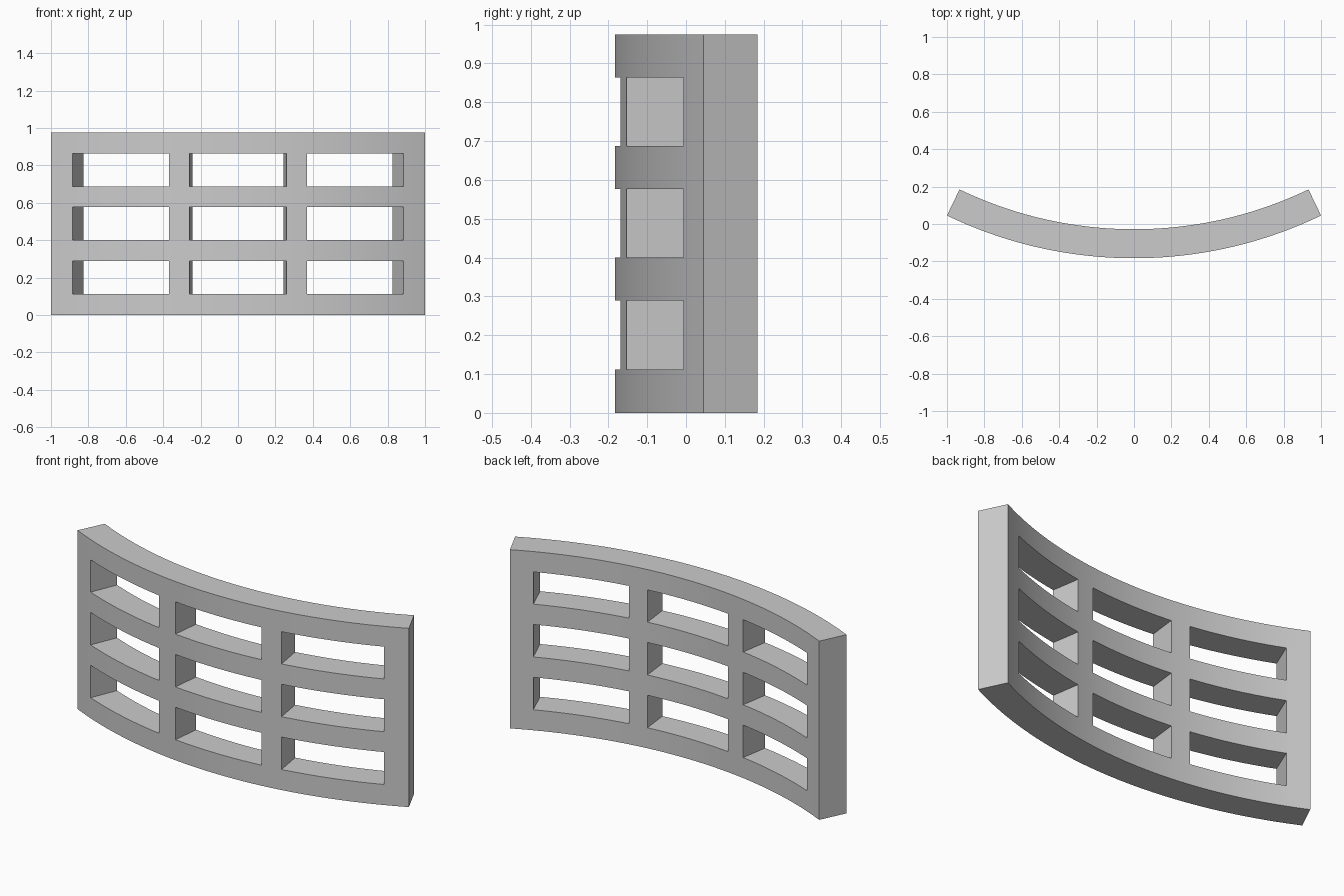
import bpy, bmesh, math

if "Cube" in bpy.data.objects:
    bpy.data.objects.remove(bpy.data.objects["Cube"])

R_OUT, R_IN = 2.307, 2.152      # front and back radii of the curved panel
CY = R_OUT - 0.183              # y of the arc centre

# Breaks between solid bars (even spans) and openings (odd spans)
ANGLES = [-25.69, -22.56, -9.23, -6.47, 6.47, 9.23, 22.56, 25.69]
HEIGHTS = [0, 0.112, 0.289, 0.400, 0.577, 0.688, 0.864, 0.975]

# Subdivide the spans along the arc; remember which columns are openings
cols, open_col = [ANGLES[0]], []
for i, (a, b) in enumerate(zip(ANGLES, ANGLES[1:])):
    n = 10 if i % 2 else 2
    for k in range(1, n + 1):
        cols.append(a + (b - a) * k / n)
        open_col.append(i % 2 == 1)


def point(r, deg, z):
    t = math.radians(deg)
    return (r * math.sin(t), CY - r * math.cos(t), z)


# Front sheet with the window cells left out
bm = bmesh.new()
grid = [[bm.verts.new(point(R_OUT, a, z)) for z in HEIGHTS] for a in cols]
for i, is_open in enumerate(open_col):
    for j in range(len(HEIGHTS) - 1):
        if not (is_open and j % 2):
            bm.faces.new((grid[i][j], grid[i + 1][j],
                          grid[i + 1][j + 1], grid[i][j + 1]))
bmesh.ops.delete(bm, geom=[v for v in bm.verts if not v.link_faces], context='VERTS')

# Thicken radially towards the arc centre
ext = bmesh.ops.extrude_face_region(bm, geom=bm.faces[:], use_keep_orig=True)
for v in ext["geom"]:
    if isinstance(v, bmesh.types.BMVert):
        v.co.x *= R_IN / R_OUT
        v.co.y = CY + (v.co.y - CY) * R_IN / R_OUT
bmesh.ops.recalc_face_normals(bm, faces=bm.faces[:])

mesh = bpy.data.meshes.new("curved_lattice_panel")
bm.to_mesh(mesh)
bm.free()
panel = bpy.data.objects.new("curved_lattice_panel", mesh)
bpy.context.collection.objects.link(panel)

# Plain light grey
grey = bpy.data.materials.new("light_grey")
grey.diffuse_color = (0.6, 0.6, 0.6, 1)
grey.use_nodes = True
grey.node_tree.nodes["Principled BSDF"].inputs["Base Color"].default_value = grey.diffuse_color
mesh.materials.append(grey)

# Smooth along the curve, crisp at the corners
bpy.context.view_layer.objects.active = panel
panel.select_set(True)
bpy.ops.object.shade_smooth_by_angle(angle=math.radians(30))
